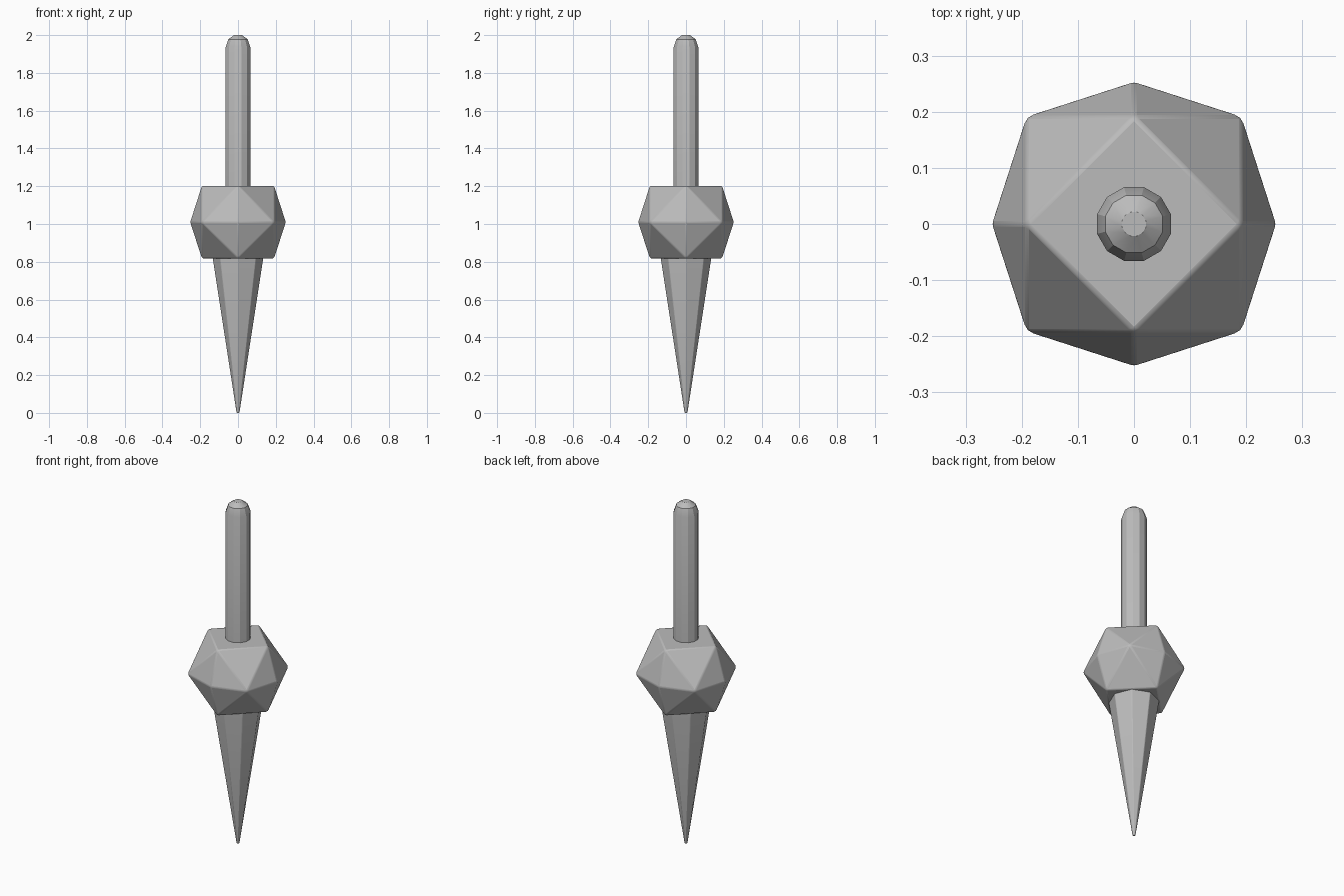
import bpy
import bmesh
from math import sin, cos, pi, radians

cube = bpy.data.objects.get("Cube")
if cube:
    bpy.data.objects.remove(cube, do_unlink=True)

grey = bpy.data.materials.new("plain grey")
grey.use_nodes = True
grey.diffuse_color = (0.5, 0.5, 0.5, 1)
grey.node_tree.nodes["Principled BSDF"].inputs["Base Color"].default_value = (0.5, 0.5, 0.5, 1)


def finish(name, bm, bevel):
    """Turn a bmesh into a softly bevelled object."""
    bmesh.ops.recalc_face_normals(bm, faces=bm.faces)
    mesh = bpy.data.meshes.new(name)
    bm.to_mesh(mesh)
    bm.free()
    mesh.materials.append(grey)
    obj = bpy.data.objects.new(name, mesh)
    bpy.context.collection.objects.link(obj)
    if bevel:
        mod = obj.modifiers.new("soft edges", "BEVEL")
        mod.width = bevel
        mod.segments = 2
        mod.limit_method = "ANGLE"
        mod.angle_limit = radians(15)
    bpy.ops.object.select_all(action="DESELECT")
    obj.select_set(True)
    bpy.context.view_layer.objects.active = obj
    bpy.ops.object.shade_smooth_by_angle(angle=radians(20))
    return obj


def turned(name, profile, sides, phase=0.0, bevel=0.0):
    """Stack rings of (radius, height) into a faceted closed solid."""
    bm = bmesh.new()
    rings = []
    for r, z in profile:
        angles = [phase + 2 * pi * i / sides for i in range(sides)]
        rings.append([bm.verts.new((r * cos(a), r * sin(a), z)) for a in angles])
    for low, high in zip(rings, rings[1:]):
        for i in range(sides):
            j = (i + 1) % sides
            bm.faces.new((low[i], low[j], high[j], high[i]))
    bm.faces.new(rings[0][::-1])
    bm.faces.new(rings[-1])
    return finish(name, bm, bevel)


# Faceted collar: flat diamond ends, with a raised point on each side
mid, half, reach = 1.01, 0.192, 0.254
bm = bmesh.new()
for i in range(4):
    c, s = round(cos(i * pi / 2)), round(sin(i * pi / 2))
    bm.verts.new((reach * c, reach * s, mid))
    bm.verts.new((half * (c - s), half * (c + s), mid))
    for end in (-1, 1):
        bm.verts.new((half * c, half * s, mid + end * half))
bmesh.ops.convex_hull(bm, input=bm.verts)
bmesh.ops.dissolve_limit(bm, angle_limit=radians(1), verts=bm.verts, edges=bm.edges)
finish("collar", bm, 0.006)

# Round-topped handle
turned("handle", [(0.068, 1.1), (0.068, 1.935), (0.053, 1.978), (0.022, 2.0)],
       12, phase=pi / 12)

# Eight-sided tapering spike
turned("spike", [(0.008, 0.0), (0.133, 0.81), (0.133, 0.9)], 8, bevel=0.003)
